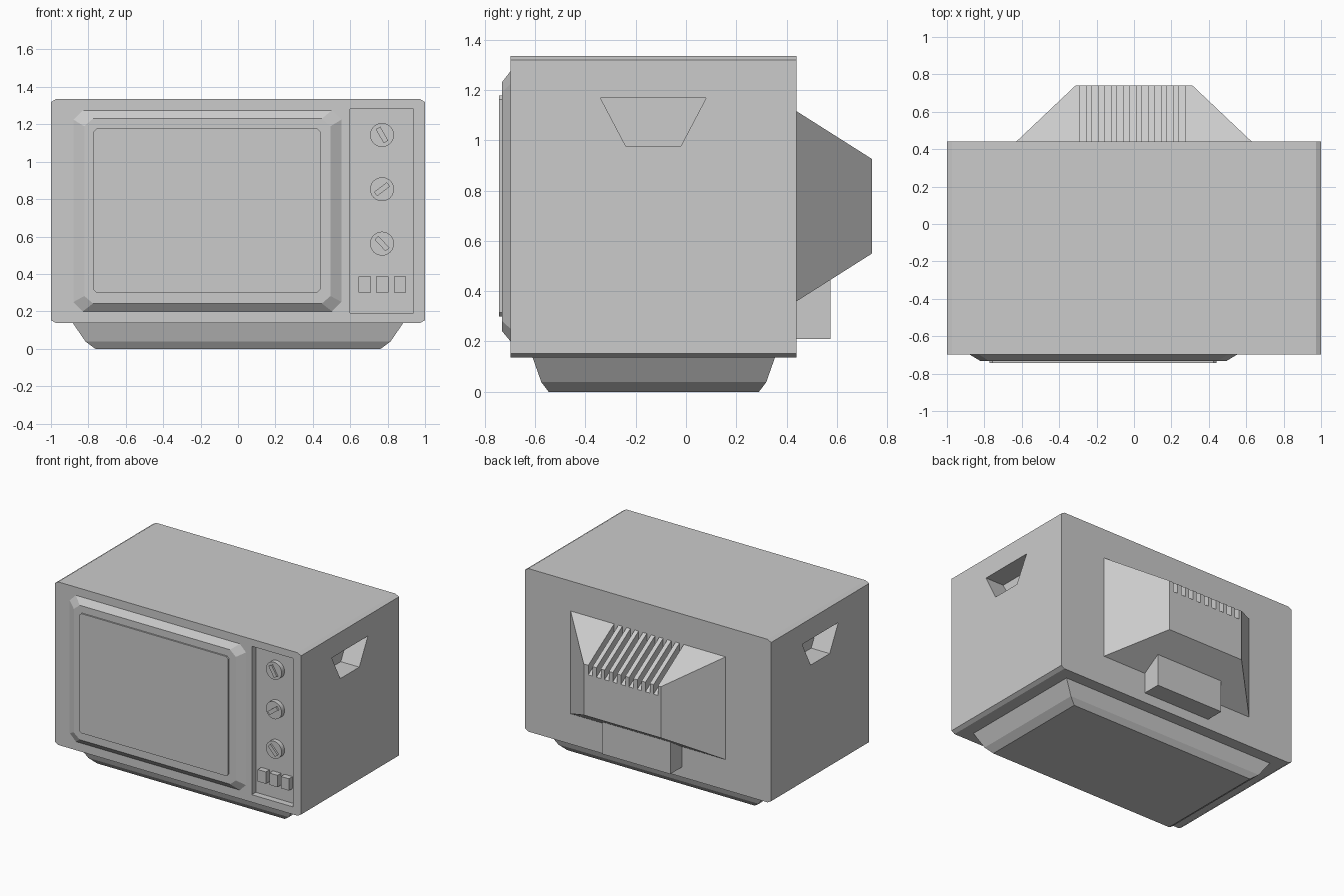
import bpy, bmesh, math

if "Cube" in bpy.data.objects:
    bpy.data.objects.remove(bpy.data.objects["Cube"])

# ---------- helpers ----------
def build(name, lofts):
    """Each loft is a list of rings (3D points) skinned together and capped."""
    bm = bmesh.new()
    for rings in lofts:
        vs = [[bm.verts.new(p) for p in r] for r in rings]
        n = len(vs[0])
        for a, b in zip(vs, vs[1:]):
            for i in range(n):
                j = (i + 1) % n
                bm.faces.new((a[i], a[j], b[j], b[i]))
        bm.faces.new(vs[0])
        bm.faces.new(vs[-1])
    bmesh.ops.recalc_face_normals(bm, faces=bm.faces)
    me = bpy.data.meshes.new(name)
    bm.to_mesh(me)
    bm.free()
    ob = bpy.data.objects.new(name, me)
    bpy.context.collection.objects.link(ob)
    return ob

def rect_xz(x0, x1, z0, z1, y, cx=0, cz=0):
    """Rectangle facing the front, optionally with cut corners."""
    if not cx:
        return [(x0, y, z0), (x1, y, z0), (x1, y, z1), (x0, y, z1)]
    return [(x, y, z) for x, z in (
        (x0 + cx, z0), (x1 - cx, z0), (x1, z0 + cz), (x1, z1 - cz),
        (x1 - cx, z1), (x0 + cx, z1), (x0, z1 - cz), (x0, z0 + cz))]

def box(x0, x1, y0, y1, z0, z1):
    return [rect_xz(x0, x1, z0, z1, y) for y in (y0, y1)]

def prism_x(profile, x0, x1):
    return [[(x, y, z) for y, z in profile] for x in (x0, x1)]

def cut(target, cutter):
    cutter.hide_render = True
    cutter.hide_viewport = True
    cutter.display_type = 'WIRE'
    m = target.modifiers.new(cutter.name, 'BOOLEAN')
    m.operation = 'DIFFERENCE'
    m.solver = 'EXACT'
    m.object = cutter

# ---------- cabinet with control recess and side hand grips ----------
PANEL_Y = -0.65
cabinet = build("cabinet", [[rect_xz(-1, 1, 0.137, 1.335, y, 0.027, 0.016)
                             for y in (-0.697, 0.44)]])
cut(cabinet, build("control_recess_cutter",
                   [box(0.6, 0.937, -0.8, PANEL_Y, 0.192, 1.283)]))
grip = [(-0.34, 1.168), (0.08, 1.168), (-0.02, 0.978), (-0.24, 0.978)]
cut(cabinet, build("hand_grip_cutter",
                   [prism_x(grip, s * 0.85, s * 1.1) for s in (-1, 1)]))

# ---------- screen surround and screen ----------
build("screen_surround", [[
    rect_xz(-0.88, 0.553, 0.2, 1.275, -0.69, 0.05, 0.05),
    rect_xz(-0.88, 0.553, 0.2, 1.275, -0.697, 0.05, 0.05),
    rect_xz(-0.822, 0.495, 0.242, 1.23, -0.732, 0.047, 0.04)]])
build("screen", [[rect_xz(-0.772, 0.44, 0.3, 1.178, y, 0.016, 0.016)
                  for y in (-0.72, -0.743)]])

# ---------- knobs with pointer bars ----------
for i, (z, angle) in enumerate([(1.143, -60), (0.853, 37), (0.562, -47)], 1):
    bpy.ops.mesh.primitive_cylinder_add(
        vertices=32, radius=0.064, depth=0.035,
        location=(0.77, PANEL_Y - 0.0165, z), rotation=(math.pi / 2, 0, 0))
    bpy.context.object.name = f"knob_{i}"
    bpy.ops.object.shade_smooth_by_angle(angle=math.radians(40))
    bar = build(f"knob_pointer_{i}", [box(-0.043, 0.043, -0.014, 0.005, -0.014, 0.014)])
    bar.location = (0.77, PANEL_Y - 0.033, z)
    bar.rotation_euler = (0, -math.radians(angle), 0)

# ---------- push buttons ----------
for i in range(3):
    x = 0.645 + i * 0.094
    build(f"button_{i + 1}", [box(x, x + 0.066, PANEL_Y - 0.042, PANEL_Y + 0.005, 0.3, 0.387)])

# ---------- base ----------
build("base", [[[(sx * hx, -0.128 + sy * hy, z)
                 for sx, sy in ((-1, -1), (1, -1), (1, 1), (-1, 1))]
                for hx, hy, z in ((0.763, 0.418, 0), (0.815, 0.447, 0.038),
                                  (0.885, 0.483, 0.14))]])

# ---------- tapered rear housing with vent grooves ----------
housing = build("rear_housing", [[rect_xz(-0.63, 0.63, 0.36, 1.115, 0.44),
                                  rect_xz(-0.313, 0.313, 0.55, 0.925, 0.74)]])
slope, depth = -0.19 / 0.3, 0.07
y0, y1 = 0.42, 0.78
groove = [(y, 1.115 - depth + slope * (y - 0.44)) for y in (y0, y1)] + [(y1, 1.3), (y0, 1.3)]
cut(housing, build("vent_groove_cutter",
                   [prism_x(groove, x, x + 0.035)
                    for x in (-0.29 + i * 0.0664 for i in range(9))]))

# ---------- connector box under the rear housing ----------
build("connector_box", [box(-0.275, 0.275, 0.435, 0.575, 0.21, 0.455)])
